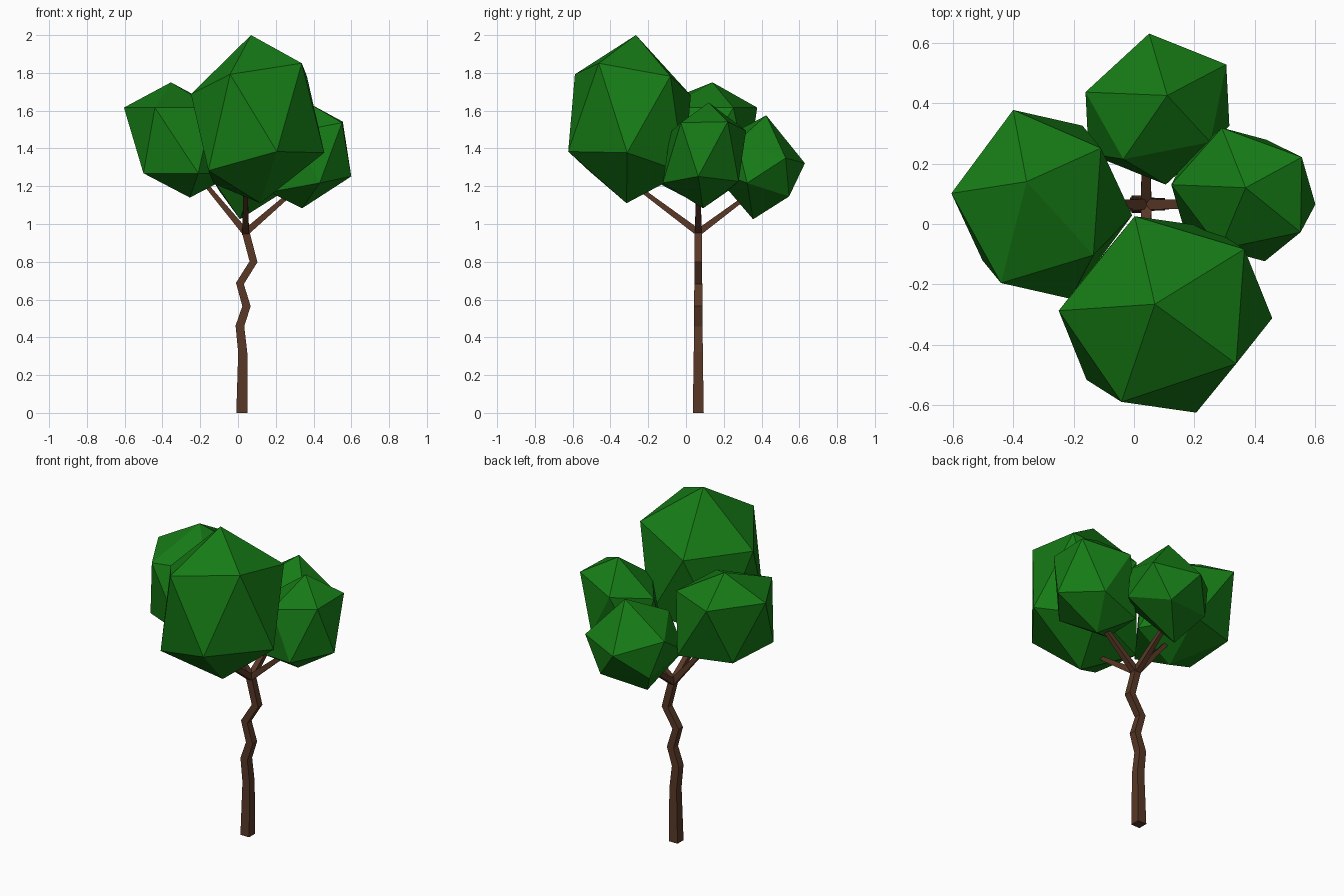
import bpy, bmesh, math
from mathutils import Vector, Matrix

if "Cube" in bpy.data.objects:
    bpy.data.objects.remove(bpy.data.objects["Cube"])


def material(name, rgb):
    m = bpy.data.materials.new(name)
    m.diffuse_color = (*rgb, 1)
    m.use_nodes = True
    m.node_tree.nodes["Principled BSDF"].inputs["Base Color"].default_value = m.diffuse_color
    return m


BARK = material("bark", (0.1, 0.04, 0.02))
LEAF = material("leaf", (0.008, 0.2, 0.008))


def finish(name, bm, mat):
    bmesh.ops.recalc_face_normals(bm, faces=bm.faces)
    me = bpy.data.meshes.new(name)
    bm.to_mesh(me)
    bm.free()
    me.materials.append(mat)
    ob = bpy.data.objects.new(name, me)
    bpy.context.collection.objects.link(ob)
    return ob


def tube(name, path, half_widths):
    """Square tapered tube along a path, rings square to the path."""
    pts = [Vector(p) for p in path]
    bm = bmesh.new()
    rings = []
    for i, (p, h) in enumerate(zip(pts, half_widths)):
        t = pts[min(i + 1, len(pts) - 1)] - pts[max(i - 1, 0)]
        if i == 0 and name == "trunk":
            t = Vector((0, 0, 1))
        q = Vector((0, 0, 1)).rotation_difference(t)
        rings.append([bm.verts.new(p + q @ Vector((h * sx, h * sy, 0)))
                      for sx, sy in ((-1, -1), (1, -1), (1, 1), (-1, 1))])
    for a, b in zip(rings, rings[1:]):
        for k in range(4):
            n = (k + 1) % 4
            bm.faces.new((a[k], a[n], b[n], b[k]))
    bm.faces.new(rings[0])
    bm.faces.new(rings[-1])
    return finish(name, bm, BARK)


def foliage(name, centre, x, y, z, up, low):
    """Icosahedron stretched by three axis vectors; its two rings are nudged."""
    bm = bmesh.new()
    bmesh.ops.create_icosphere(bm, subdivisions=1, radius=1)
    m = Matrix((x, y, z)).transposed()
    for v in bm.verts:
        nudge = Vector((0, 0, 0))
        if abs(v.co.z) < 0.9:
            nudge = Vector(up if v.co.z > 0 else low)
        v.co = m @ v.co + Vector(centre) + nudge
    return finish(name, bm, LEAF)


# crooked trunk
Y = 0.065
tube("trunk",
     [(0.02, Y, 0), (0.025, Y, 0.32), (0.01, Y, 0.46), (0.045, Y, 0.565),
      (0.01, Y, 0.685), (0.082, Y, 0.80), (0.04, Y, 0.96)],
     [0.029, 0.024, 0.023, 0.022, 0.021, 0.021, 0.02])

# four branches forking from the trunk top
fork = (0.04, Y, 0.955)
for side, end in {"left": (-0.18, Y, 1.22), "right": (0.30, Y, 1.18),
                  "front": (0.04, -0.25, 1.19), "back": (0.04, 0.30, 1.13)}.items():
    tube(side + "_branch", [fork, end], [0.018, 0.011])

# four leaf clumps
foliage("front_foliage", (0.094, -0.29, 1.555),
        (0.285, -0.205, 0.103), (0.239, 0.297, -0.006), (-0.025, 0.025, 0.445),
        (0, 0, 0.005), (0.02, -0.018, -0.05))
foliage("left_foliage", (-0.305, 0.07, 1.445),
        (0.255, 0.184, 0.0), (-0.156, 0.282, 0.0), (-0.05, 0.07, 0.305),
        (-0.01, -0.015, 0.035), (0.01, 0.005, -0.04))
foliage("back_foliage", (0.06, 0.39, 1.30),
        (0.249, 0.125, -0.049), (-0.119, 0.211, -0.068), (0.05, 0.035, 0.275),
        (0, 0.01, -0.03), (0.035, -0.03, 0.04))
foliage("right_foliage", (0.354, 0.105, 1.363),
        (0.217, 0.122, 0.043), (-0.153, 0.203, -0.025), (0.015, 0.015, 0.28),
        (0, 0, 0.015), (0.015, -0.015, -0.03))
